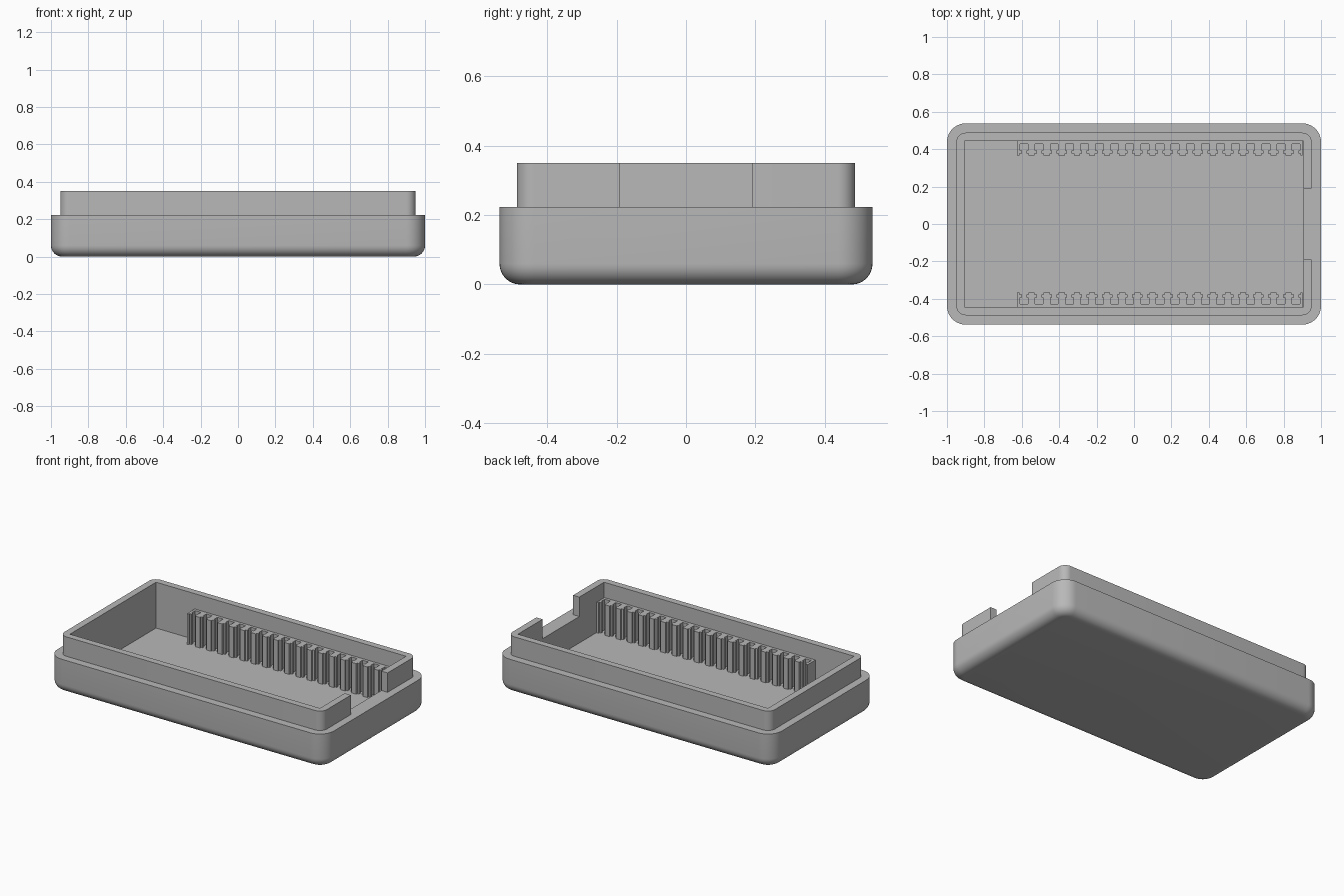
import bpy
import bmesh
from math import sin, cos, pi, radians

if "Cube" in bpy.data.objects:
    bpy.data.objects.remove(bpy.data.objects["Cube"], do_unlink=True)

grey = bpy.data.materials.new("plain grey")
grey.use_nodes = True
GREY = (0.48, 0.48, 0.48, 1)
grey.diffuse_color = GREY
grey.node_tree.nodes["Principled BSDF"].inputs["Base Color"].default_value = GREY

BODY_TOP, RIM_TOP, FLOOR = 0.223, 0.35, 0.05
HALF_X, HALF_Y = 1.0, 0.538
FILLET, CORNER, LIP_STEP = 0.06, 0.1, 0.05


def make_object(name, bm):
    bmesh.ops.recalc_face_normals(bm, faces=bm.faces)
    mesh = bpy.data.meshes.new(name)
    bm.to_mesh(mesh)
    bm.free()
    obj = bpy.data.objects.new(name, mesh)
    bpy.context.collection.objects.link(obj)
    mesh.materials.append(grey)
    return obj


def select_only(obj):
    bpy.ops.object.select_all(action="DESELECT")
    obj.select_set(True)
    bpy.context.view_layer.objects.active = obj


def rounded_ring(bm, inset, radius, z, steps=10):
    """Ring of vertices around a rounded rectangle."""
    cx, cy = HALF_X - inset - radius, HALF_Y - inset - radius
    ring = []
    for q, (sx, sy) in enumerate([(1, 1), (-1, 1), (-1, -1), (1, -1)]):
        for i in range(steps + 1):
            a = (q + i / steps) * pi / 2
            ring.append(bm.verts.new((sx * cx + radius * cos(a),
                                      sy * cy + radius * sin(a), z)))
    return ring


def cut_box(target, x, y, z):
    """Subtract a box given by its ranges."""
    bm = bmesh.new()
    bmesh.ops.create_cube(bm, size=1)
    for v in bm.verts:
        v.co = [lo + (c + 0.5) * (hi - lo) for c, (lo, hi) in zip(v.co, (x, y, z))]
    cutter = make_object("cutter", bm)
    cutter.hide_render = True
    mod = target.modifiers.new("cut", "BOOLEAN")
    mod.operation, mod.solver, mod.object = "DIFFERENCE", "EXACT", cutter
    select_only(target)
    bpy.ops.object.modifier_apply(modifier=mod.name)
    bpy.data.objects.remove(cutter, do_unlink=True)


# Case: filleted base, stepped in to a raised lip
bm = bmesh.new()
rings = []
for i in range(9):
    a = i / 8 * pi / 2
    inset = FILLET * (1 - sin(a))
    rings.append(rounded_ring(bm, inset, CORNER - inset, FILLET * (1 - cos(a))))
lip_radius = CORNER - LIP_STEP
rings.append(rounded_ring(bm, 0, CORNER, BODY_TOP))
rings.append(rounded_ring(bm, LIP_STEP, lip_radius, BODY_TOP))
rings.append(rounded_ring(bm, LIP_STEP, lip_radius, RIM_TOP))
for low, high in zip(rings, rings[1:]):
    for i in range(len(low)):
        j = (i + 1) % len(low)
        bm.faces.new((low[i], low[j], high[j], high[i]))
bm.faces.new(rings[0])
bm.faces.new(rings[-1])
case = make_object("case", bm)

# Cavity and the opening in the end of the lip
cut_box(case, (-0.905, 0.905), (-0.445, 0.445), (FLOOR, 1))
cut_box(case, (0.8, 1.2), (-0.19, 0.19), (BODY_TOP, 1))
select_only(case)
bpy.ops.object.shade_smooth_by_angle(angle=radians(30))

# Slotted strips: comb outline, extruded and mirrored to both long walls
FACE_Y, WALL_Y, STRIP_TOP = 0.365, 0.45, 0.25
SLOTS, PITCH, FIRST = 19, 0.0808, -0.588
slot_profile = [(0.024, FACE_Y), (0.024, 0.376), (0.012, 0.376), (0.012, 0.392),
                (0.021, 0.392), (0.021, 0.427)]
outline = [(-0.625, WALL_Y), (-0.625, FACE_Y)]
for i in range(SLOTS):
    c = FIRST + i * PITCH
    outline += [(c - w, y) for w, y in slot_profile]
    outline += [(c + w, y) for w, y in reversed(slot_profile)]
outline += [(0.902, FACE_Y), (0.902, WALL_Y)]

bm = bmesh.new()
base = bm.faces.new([bm.verts.new((x, y, FLOOR - 0.01)) for x, y in outline])
extruded = bmesh.ops.extrude_face_region(bm, geom=[base], use_keep_orig=True)
for v in extruded["geom"]:
    if isinstance(v, bmesh.types.BMVert):
        v.co.z = STRIP_TOP
strips = make_object("slotted_strips", bm)
mirror = strips.modifiers.new("both sides", "MIRROR")
mirror.use_axis = (False, True, False)
